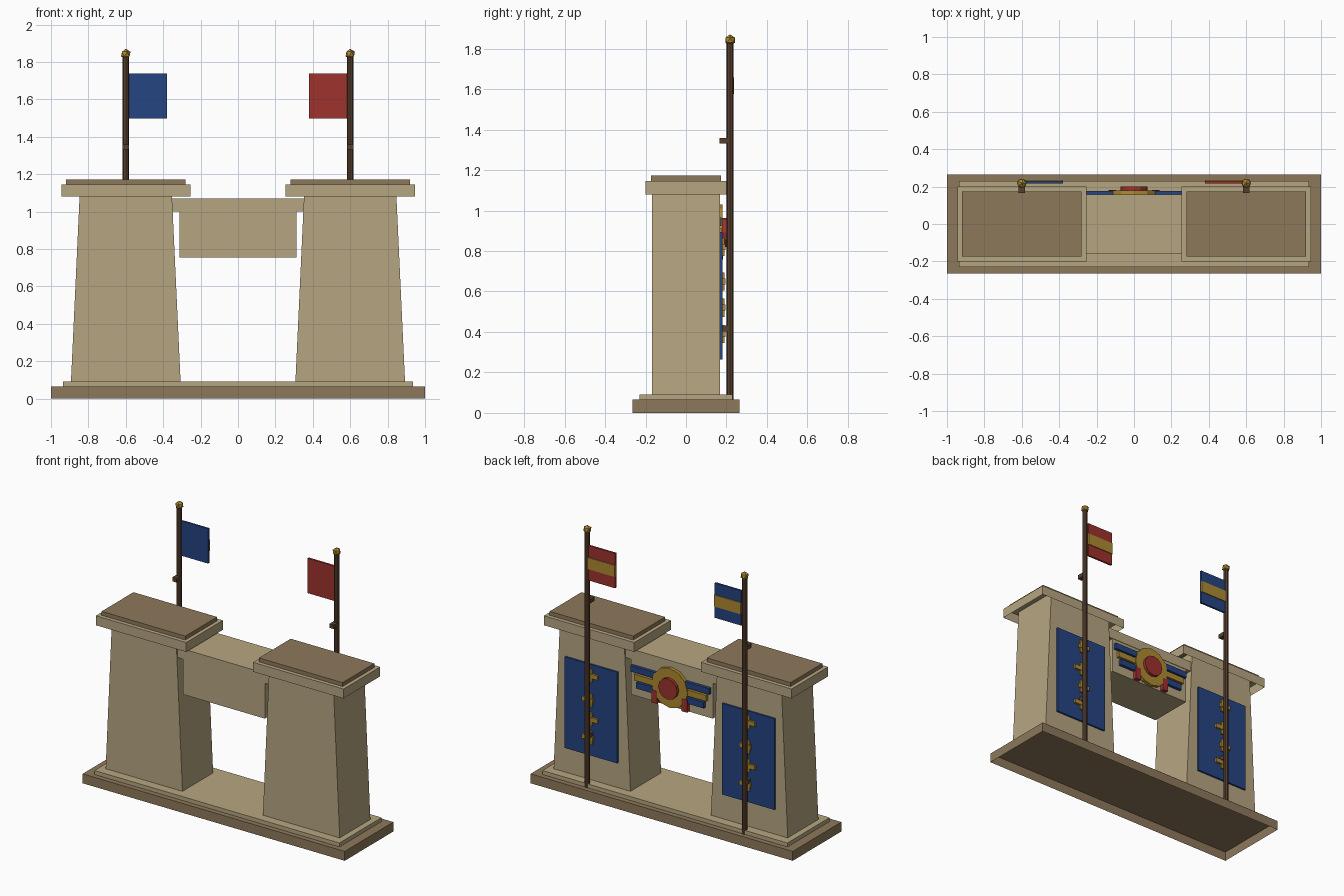
import bpy
import bmesh
import math
from mathutils import Matrix, Vector

old = bpy.data.objects.get("Cube")
if old:
    bpy.data.objects.remove(old, do_unlink=True)


def material(name, rgb):
    m = bpy.data.materials.new(name)
    m.use_nodes = True
    m.diffuse_color = (*rgb, 1)
    m.node_tree.nodes["Principled BSDF"].inputs["Base Color"].default_value = (*rgb, 1)
    return m


SAND = material("sandstone", (0.47, 0.38, 0.22))
BROWN = material("brown_stone", (0.27, 0.19, 0.105))
WOOD = material("dark_wood", (0.098, 0.051, 0.027))
BLUE = material("blue_cloth", (0.018, 0.058, 0.22))
RED = material("red_cloth", (0.34, 0.032, 0.026))
GOLD = material("gold", (0.42, 0.25, 0.03))


def finish(name, bm, mat):
    mesh = bpy.data.meshes.new(name)
    bm.to_mesh(mesh)
    bm.free()
    mesh.materials.append(mat)
    ob = bpy.data.objects.new(name, mesh)
    bpy.context.collection.objects.link(ob)
    return ob


def box(name, mat, x, y, z, taper=1.0, hollow=False):
    """Box from (low, high) ranges; taper narrows the top in x."""
    bm = bmesh.new()
    bmesh.ops.create_cube(bm, size=1)
    if hollow:
        under = [f for f in bm.faces if f.normal.z < -0.5]
        bmesh.ops.delete(bm, geom=under, context='FACES_ONLY')
    for v in bm.verts:
        if v.co.z > 0:
            v.co.x *= taper
        v.co = Vector([(a + b) / 2 + c * (b - a)
                       for c, (a, b) in zip(v.co, (x, y, z))])
    return finish(name, bm, mat)


def around(c, half):
    return (c - half, c + half)


def cylinder(name, mat, center, radius, depth, sides, along_y=False):
    bm = bmesh.new()
    bmesh.ops.create_cone(bm, cap_ends=True, segments=sides,
                          radius1=radius, radius2=radius, depth=depth)
    if along_y:
        bmesh.ops.rotate(bm, verts=bm.verts, matrix=Matrix.Rotation(math.pi / 2, 3, 'X'))
    bmesh.ops.translate(bm, verts=bm.verts, vec=center)
    return finish(name, bm, mat)


# Stepped base
box("base_plinth", BROWN, (-1, 1), (-0.265, 0.265), (0, 0.065), hollow=True)
box("base_step", SAND, (-0.935, 0.935), (-0.23, 0.23), (0.065, 0.092))

# Lintel and beam over the opening
box("lintel", SAND, (-0.313, 0.313), (-0.155, 0.155), (0.755, 1.0))
box("lintel_beam", SAND, (-0.353, 0.353), (-0.158, 0.158), (1.0, 1.07))

# Round emblem on the back of the lintel
cylinder("emblem_ring", GOLD, (0, 0.167, 0.892), 0.137, 0.026, 12, along_y=True)
cylinder("emblem_disc", RED, (0, 0.19, 0.892), 0.072, 0.022, 12, along_y=True)

for side, s in (("left", 1), ("right", -1)):
    cx = 0.6 * s
    cloth = RED if s > 0 else BLUE

    # Tapered tower with cornice and cap
    box(f"{side}_tower", SAND, around(cx, 0.293), (-0.167, 0.167), (0.092, 1.143), taper=0.833)
    box(f"{side}_cornice", SAND, around(cx, 0.345), (-0.2, 0.2), (1.08, 1.145), hollow=True)
    box(f"{side}_cap", BROWN, around(cx, 0.319), (-0.173, 0.173), (1.145, 1.172))

    # Flagpole, finial and wall brackets
    cylinder(f"{side}_pole", WOOD, (cx, 0.218, 0.95), 0.0175, 1.77, 8)
    bm = bmesh.new()
    bmesh.ops.create_icosphere(bm, subdivisions=1, radius=0.028)
    bmesh.ops.translate(bm, verts=bm.verts, vec=(cx, 0.218, 1.842))
    finish(f"{side}_finial", bm, GOLD)
    for part, z in (("upper", 1.345), ("lower", 0.417)):
        box(f"{side}_{part}_bracket", WOOD, around(cx, 0.017), (0.165, 0.215), around(z, 0.014))

    # Flag with a stripe on its back
    fx = 0.481 * s
    box(f"{side}_flag", cloth, around(fx, 0.101), (0.216, 0.23), (1.497, 1.737))
    box(f"{side}_flag_stripe", GOLD, around(fx, 0.102), (0.229, 0.236), (1.577, 1.657))

    # Hanging banner with a column of gold ornaments
    box(f"{side}_banner", BLUE, around(cx, 0.2), (0.165, 0.18), (0.265, 0.893))
    for i, z in enumerate((0.82, 0.65, 0.52, 0.39)):
        tilt = 0.018 if i % 2 else -0.018
        box(f"{side}_ornament_bar_{i}", GOLD, around(cx + tilt, 0.042), (0.178, 0.194),
            around(z, 0.015))
        box(f"{side}_ornament_stem_{i}", GOLD, around(cx, 0.016), (0.178, 0.19),
            around(z, 0.045))

    # Wing bars and ribbon beside the emblem
    for part, mat, z, end in (("top", BLUE, 0.945, 0.3), ("middle", GOLD, 0.892, 0.275),
                              ("bottom", BLUE, 0.839, 0.258)):
        box(f"{side}_{part}_wing_bar", mat, sorted((0.08 * s, end * s)),
            (0.15, 0.176), around(z, 0.021))
    box(f"{side}_ribbon", RED, around(0.115 * s, 0.02), (0.15, 0.182), (0.758, 0.845))
